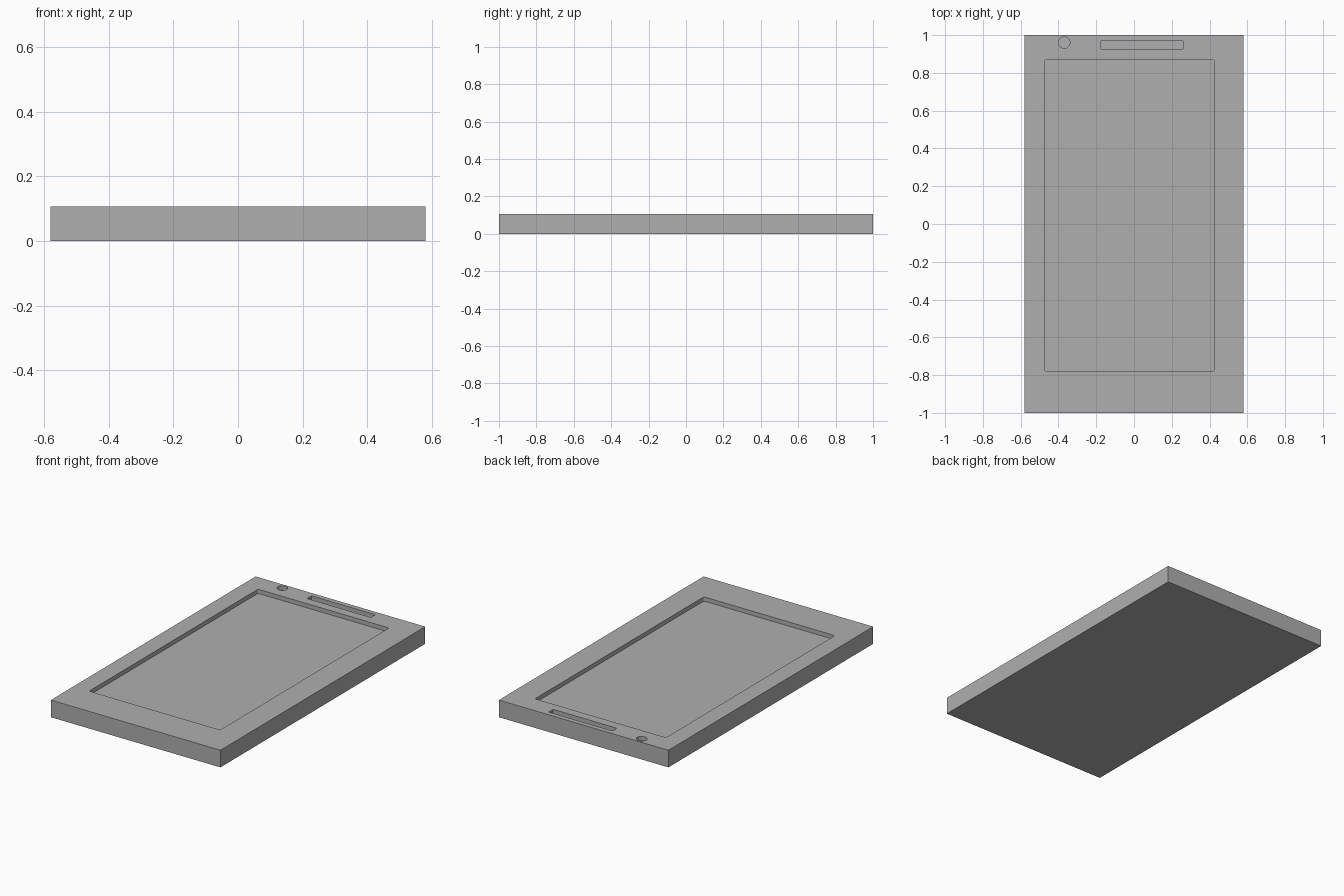
import bpy
import bmesh
from math import cos, sin, pi

default = bpy.data.objects.get("Cube")
if default:
    bpy.data.objects.remove(default, do_unlink=True)

WIDTH, LENGTH, HEIGHT = 1.16, 2.0, 0.106
DEPTH = 0.026

grey = bpy.data.materials.new("plain grey")
grey.use_nodes = True
colour = (0.43, 0.43, 0.43, 1)
grey.diffuse_color = colour
for node in grey.node_tree.nodes:
    if node.type == "BSDF_PRINCIPLED":
        node.inputs["Base Color"].default_value = colour


def rounded_outline(x0, x1, y0, y1, radius, steps):
    """Counter-clockwise rectangle outline with rounded corners."""
    corners = [(x1 - radius, y1 - radius), (x0 + radius, y1 - radius),
               (x0 + radius, y0 + radius), (x1 - radius, y0 + radius)]
    points = []
    for i, (cx, cy) in enumerate(corners):
        for s in range(steps + 1):
            a = (i + s / steps) * pi / 2
            points.append((cx + radius * cos(a), cy + radius * sin(a)))
    return points


def circle_outline(cx, cy, radius, sides):
    return [(cx + radius * cos(2 * pi * i / sides), cy + radius * sin(2 * pi * i / sides))
            for i in range(sides)]


def prism(name, outline, z0, z1):
    """Extrude a flat outline between two heights."""
    bm = bmesh.new()
    base = bm.faces.new([bm.verts.new((x, y, z0)) for x, y in outline])
    top = bmesh.ops.extrude_face_region(bm, geom=[base])["geom"]
    bmesh.ops.translate(bm, vec=(0, 0, z1 - z0),
                        verts=[v for v in top if isinstance(v, bmesh.types.BMVert)])
    bmesh.ops.recalc_face_normals(bm, faces=bm.faces[:])
    mesh = bpy.data.meshes.new(name)
    bm.to_mesh(mesh)
    bm.free()
    mesh.materials.append(grey)
    obj = bpy.data.objects.new(name, mesh)
    bpy.context.scene.collection.objects.link(obj)
    return obj


# Slab body
w, l = WIDTH / 2, LENGTH / 2
body = prism("body", [(-w, -l), (w, -l), (w, l), (-w, l)], 0, HEIGHT)

# Recesses in the top: screen, speaker slot, round sensor
recesses = {
    "screen_cutter": rounded_outline(-0.472, 0.424, -0.78, 0.87, 0.01, 4),
    "speaker_cutter": rounded_outline(-0.176, 0.26, 0.926, 0.97, 0.005, 4),
    "sensor_cutter": circle_outline(-0.369, 0.96, 0.03, 32),
}
cutters = []
for name, outline in recesses.items():
    cutter = prism(name, outline, HEIGHT - DEPTH, HEIGHT + DEPTH)
    cutter.hide_render = True
    cutters.append(cutter)
    cut = body.modifiers.new(name, "BOOLEAN")
    cut.operation = "DIFFERENCE"
    cut.solver = "EXACT"
    cut.object = cutter

# Bake the cuts, then drop the cutters
bpy.context.view_layer.objects.active = body
for cut in list(body.modifiers):
    bpy.ops.object.modifier_apply(modifier=cut.name)
for cutter in cutters:
    bpy.data.objects.remove(cutter, do_unlink=True)
